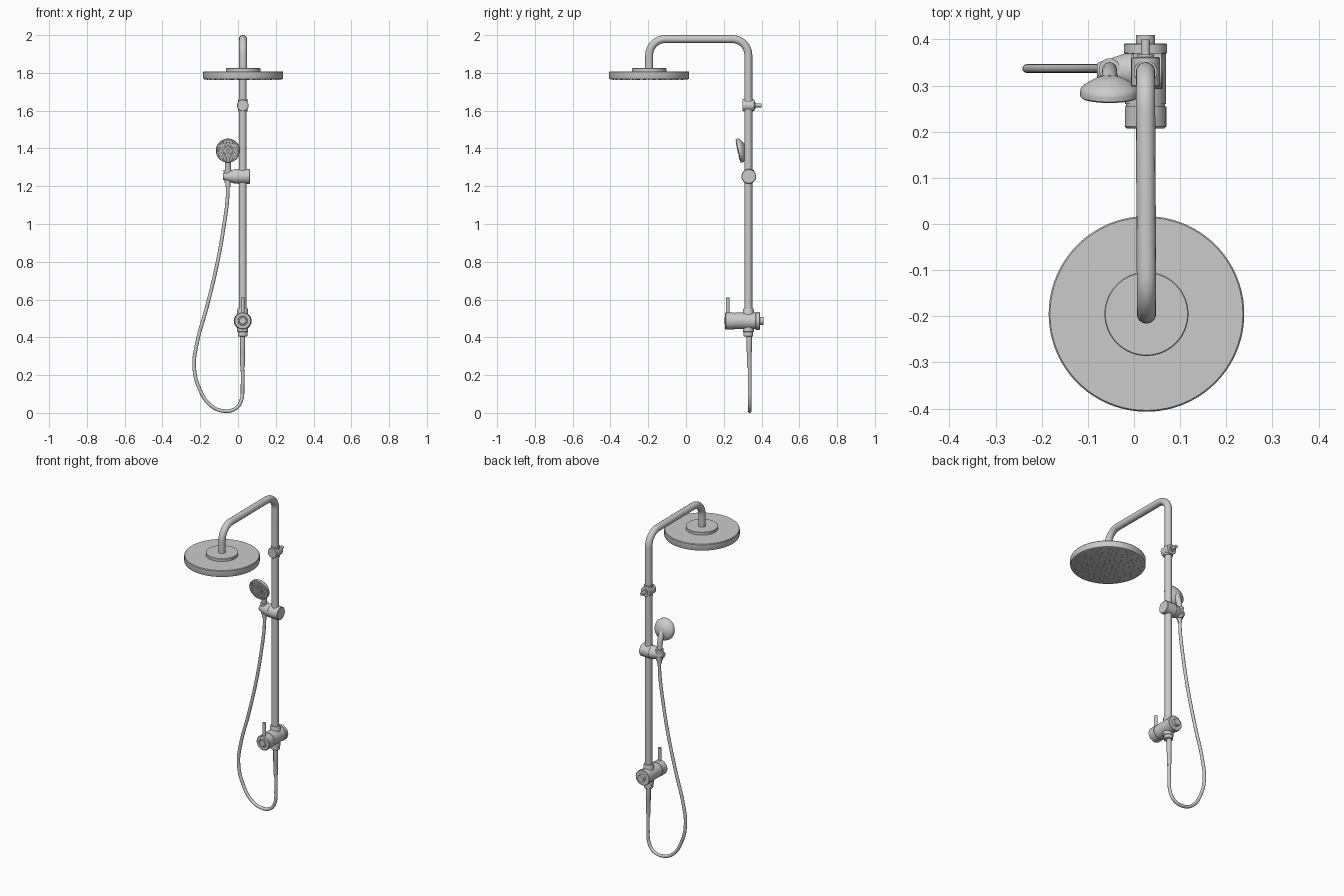
import bpy, bmesh, math
from mathutils import Vector, Matrix

if "Cube" in bpy.data.objects:
    bpy.data.objects.remove(bpy.data.objects["Cube"])

PX, PY = 0.025, 0.33          # riser pipe axis
HX, HY = PX + 0.002, -0.195   # overhead shower axis


def frame(origin, axis):
    q = Vector(axis).to_track_quat('Z', 'Y')
    return Matrix.Translation(origin) @ q.to_matrix().to_4x4()


def finish(name, bm, matrix):
    bmesh.ops.remove_doubles(bm, verts=bm.verts, dist=1e-6)
    bmesh.ops.recalc_face_normals(bm, faces=bm.faces)
    mesh = bpy.data.meshes.new(name)
    bm.to_mesh(mesh)
    bm.free()
    ob = bpy.data.objects.new(name, mesh)
    ob.matrix_world = matrix
    bpy.context.collection.objects.link(ob)
    smooth(ob)
    return ob


def smooth(ob):
    bpy.ops.object.select_all(action='DESELECT')
    ob.select_set(True)
    bpy.context.view_layer.objects.active = ob
    bpy.ops.object.shade_smooth_by_angle(angle=math.radians(32))


def lathe(name, profile, origin, axis=(0, 0, 1), n=48):
    """Turn (radius, height) pairs around an axis; ends close on the axis."""
    pts = [(0, profile[0][1])] + profile + [(0, profile[-1][1])]
    bm = bmesh.new()
    vs = [bm.verts.new((r, 0, h)) for r, h in pts]
    es = [bm.edges.new(p) for p in zip(vs, vs[1:])]
    bmesh.ops.spin(bm, geom=vs + es, cent=(0, 0, 0), axis=(0, 0, 1),
                   angle=math.tau, steps=n)
    return finish(name, bm, frame(origin, axis))


def tube(name, pts, r, kind='POLY', radii=None, res=8):
    cu = bpy.data.curves.new(name, 'CURVE')
    cu.dimensions = '3D'
    cu.bevel_depth, cu.bevel_resolution, cu.use_fill_caps = r, 6, True
    cu.resolution_u = res
    sp = cu.splines.new(kind)
    store = sp.bezier_points if kind == 'BEZIER' else sp.points
    store.add(len(pts) - 1)
    for i, (bp, p) in enumerate(zip(store, pts)):
        if kind == 'BEZIER':
            bp.co = p
            bp.handle_left_type = bp.handle_right_type = 'AUTO'
        else:
            bp.co = (*p, 1)
        bp.radius = radii[i] if radii else 1
    ob = bpy.data.objects.new(name, cu)
    bpy.context.collection.objects.link(ob)
    bpy.ops.object.select_all(action='DESELECT')
    ob.select_set(True)
    bpy.context.view_layer.objects.active = ob
    bpy.ops.object.convert(target='MESH')
    smooth(bpy.context.object)


def nozzles(name, rings, size, origin, axis):
    """Small spray cones on rings of (radius, count, phase)."""
    bm = bmesh.new()
    for radius, count, phase in rings:
        for k in range(count):
            a = math.tau * (k + phase) / count
            pos = (radius * math.cos(a), radius * math.sin(a), size * 0.4)
            bmesh.ops.create_cone(bm, cap_ends=True, segments=8, radius1=size,
                                  radius2=size * 0.6, depth=size * 1.8,
                                  matrix=Matrix.Translation(pos))
    finish(name, bm, frame(origin, axis))


# riser pipe with two bends over to the overhead shower
R, top = 0.085, 1.979
path = [(PX, PY, 0.5)]
for i in range(13):
    a = math.pi / 2 * i / 12
    path.append((PX, PY - R + R * math.cos(a), top - R + R * math.sin(a)))
for i in range(13):
    a = math.pi / 2 * (1 + i / 12)
    path.append((HX, HY + R + R * math.cos(a), top - R + R * math.sin(a)))
path.append((HX, HY, 1.815))
tube('riser_and_arm', path, 0.021)

# overhead shower
lathe('overhead_shower', [(0.205, 0), (0.21, 0.002), (0.212, 0.006), (0.212, 0.038),
      (0.209, 0.042), (0.091, 0.042), (0.091, 0.057), (0.089, 0.059)],
      (HX, HY, 1.766), n=96)
nozzles('overhead_nozzles', [(0.03, 6, 0), (0.06, 12, 0), (0.09, 12, 0.5), (0.12, 12, 0),
        (0.145, 24, 0.5), (0.17, 12, 0), (0.19, 24, 0.5)], 0.0035,
        (HX, HY, 1.766), (0, 0, -1))

# wall bracket with pin
lathe('wall_bracket', [(0.029, -0.032), (0.031, -0.03), (0.031, 0.03), (0.028, 0.032),
      (0.018, 0.032), (0.018, 0.038), (0.010, 0.038), (0.010, 0.07)],
      (PX, PY, 1.628), (0, 1, 0))
lathe('bracket_sleeve', [(0.025, -0.033), (0.025, 0.033)], (PX, PY, 1.628))

# sliding holder tapering towards the hand shower
lathe('slider_holder', [(0.036, -0.038), (0.039, -0.035), (0.039, 0.026), (0.037, 0.026),
      (0.037, 0.029), (0.039, 0.029), (0.037, 0.047), (0.026, 0.078), (0.018, 0.103),
      (0.016, 0.105)], (PX, PY + 0.002, 1.252), (-1, 0, 0))
lathe('holder_cup', [(0.019, -0.034), (0.023, 0.034)], (-0.053, 0.336, 1.252))

# hand shower
tilt = math.radians(12)
face_dir = (0, -math.cos(tilt), -math.sin(tilt))
face_pos = (-0.053, 0.275, 1.387)
lathe('hand_shower_head', [(0.015, -0.046), (0.03, -0.041), (0.046, -0.032), (0.058, -0.024),
      (0.063, -0.018), (0.064, -0.012), (0.064, -0.003), (0.061, 0), (0.055, 0),
      (0.054, -0.002), (0.024, -0.002), (0.023, 0)], face_pos, face_dir, 64)
nozzles('hand_shower_nozzles', [(0.009, 5, 0), (0.018, 8, 0.5), (0.031, 12, 0), (0.039, 12, 0.5),
        (0.047, 18, 0)], 0.0022, face_pos, face_dir)
tube('hand_shower_handle', [(-0.053, 0.306, 1.385), (-0.053, 0.324, 1.345),
     (-0.053, 0.334, 1.29), (-0.053, 0.335, 1.24), (-0.053, 0.335, 1.195)],
     0.016, 'BEZIER', [1.1, 1.05, 1, 0.9, 0.8])

# flexible hose with end fittings
hose = [(PX - 0.002, 0.26), (0.024, 0.15), (0.015, 0.06), (-0.015, 0.022), (-0.075, 0.010),
        (-0.145, 0.04), (-0.205, 0.13), (-0.232, 0.245), (-0.217, 0.37), (-0.165, 0.56),
        (-0.108, 0.80), (-0.073, 1.0), (-0.057, 1.12), (-0.053, 1.20)]
tube('hose', [(x, 0.337, z) for x, z in hose], 0.0095, 'BEZIER')
lathe('hose_lower_fitting', [(0.011, 0.24), (0.0125, 0.25), (0.0125, 0.32), (0.014, 0.325),
      (0.014, 0.42)], (PX - 0.001, PY + 0.005, 0), n=32)

# mixer valve body, front knob and wall connection
lathe('valve_body', [(0.024, 0.002), (0.026, 0), (0.041, 0), (0.045, 0.004), (0.045, 0.048),
      (0.042, 0.048), (0.042, 0.053), (0.044, 0.053), (0.044, 0.162), (0.047, 0.164),
      (0.047, 0.182), (0.045, 0.184), (0.021, 0.184), (0.021, 0.203)],
      (PX, 0.207, 0.487), (0, 1, 0), 64)
lathe('valve_front_button', [(0.017, -0.002), (0.019, 0), (0.019, 0.01)],
      (PX, 0.207, 0.487), (0, 1, 0))
lathe('valve_collars', [(0.022, 0.404), (0.026, 0.408), (0.026, 0.428), (0.029, 0.43),
      (0.029, 0.545), (0.026, 0.553)], (PX, PY, 0))
lathe('valve_lever', [(0.010, 0.50), (0.010, 0.608), (0.008, 0.61)], (PX, 0.221, 0), n=24)
